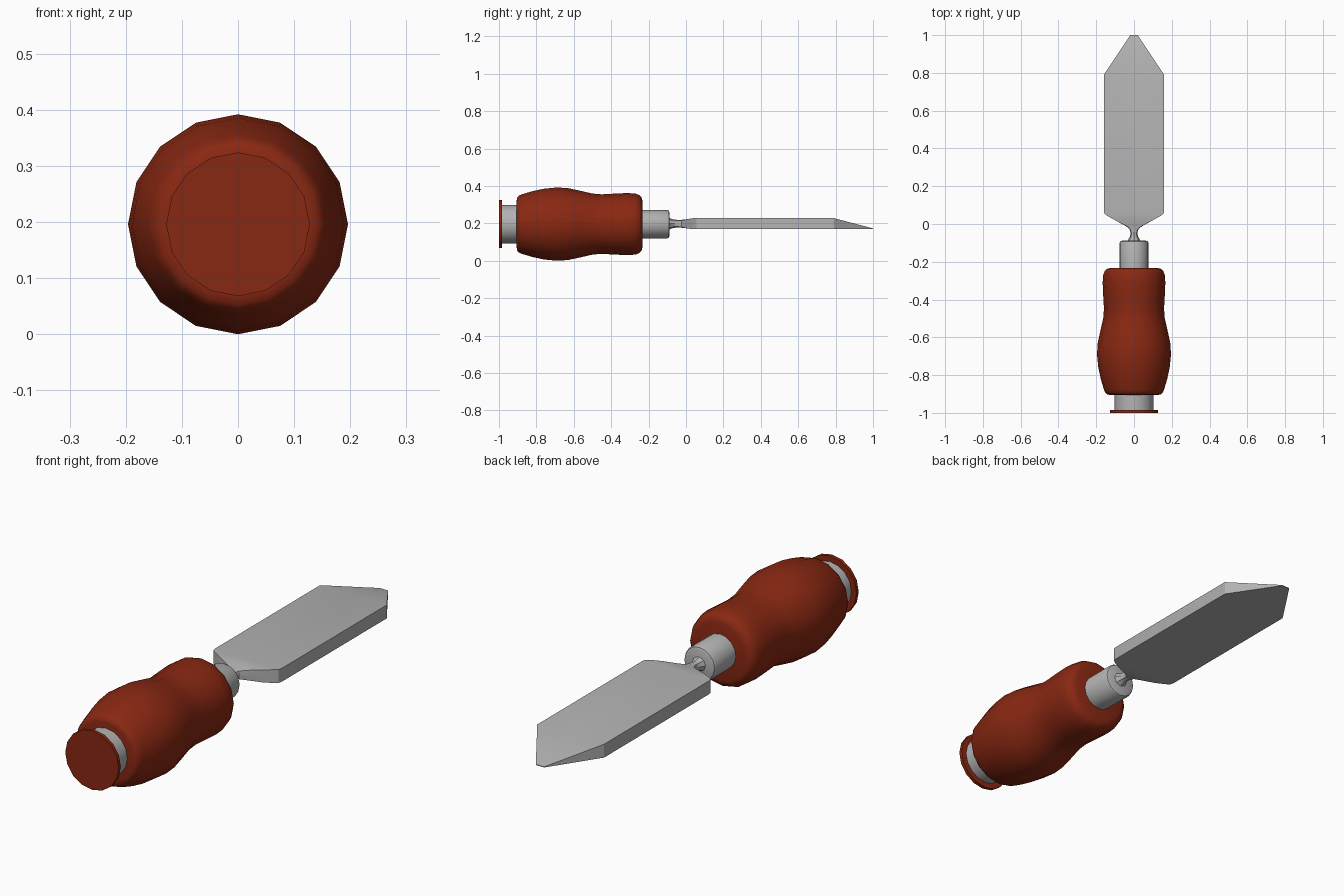
import bpy, bmesh, math

cube = bpy.data.objects.get("Cube")
if cube:
    bpy.data.objects.remove(cube, do_unlink=True)

AXIS_Z = 0.196
SIDES = 16


def material(name, rgb):
    mat = bpy.data.materials.new(name)
    mat.use_nodes = True
    colour = (*rgb, 1)
    mat.diffuse_color = colour
    mat.node_tree.nodes["Principled BSDF"].inputs["Base Color"].default_value = colour
    return mat


def loft(name, rings, mat, angle=40):
    """Skin a list of equal-length closed rings and cap both ends."""
    bm = bmesh.new()
    loops = [[bm.verts.new(p) for p in ring] for ring in rings]
    n = len(loops[0])
    for a, b in zip(loops, loops[1:]):
        for i in range(n):
            j = (i + 1) % n
            bm.faces.new((a[i], a[j], b[j], b[i]))
    bm.faces.new(loops[0])
    bm.faces.new(loops[-1])
    bmesh.ops.recalc_face_normals(bm, faces=bm.faces[:])
    mesh = bpy.data.meshes.new(name)
    bm.to_mesh(mesh)
    bm.free()
    mesh.materials.append(mat)
    obj = bpy.data.objects.new(name, mesh)
    bpy.context.collection.objects.link(obj)
    bpy.ops.object.select_all(action="DESELECT")
    obj.select_set(True)
    bpy.context.view_layer.objects.active = obj
    bpy.ops.object.shade_smooth_by_angle(angle=math.radians(angle))
    return obj


def turned(name, profile, mat, angle=40):
    """Turn a (y, radius) profile around the tool's long axis."""
    turns = [math.tau * i / SIDES for i in range(SIDES)]
    rings = [[(r * math.cos(t), y, AXIS_Z + r * math.sin(t)) for t in turns]
             for y, r in profile]
    return loft(name, rings, mat, angle)


def blade_section(y, half_width, bottom, top, corner):
    """Eight-point section: corner 0.71 is round, 1 is square."""
    mid, half = (bottom + top) / 2, (top - bottom) / 2
    c = corner
    shape = [(1, 0), (c, c), (0, 1), (-c, c), (-1, 0), (-c, -c), (0, -1), (c, -c)]
    return [(half_width * u, y, mid + half * v) for u, v in shape]


wood = material("red brown wood", (0.25, 0.021, 0.006))
steel = material("grey steel", (0.45, 0.45, 0.45))

# Handle end: striking cap and collar
turned("end_cap", [(-1, 0.128), (-0.985, 0.128)], wood)
turned("rear_collar", [(-0.99, 0.103), (-0.89, 0.103)], steel)

# Swelling wooden grip with rounded ends
turned("handle", [
    (-0.905, 0.128), (-0.902, 0.143), (-0.892, 0.153), (-0.875, 0.160),
    (-0.82, 0.176), (-0.76, 0.189), (-0.69, 0.196), (-0.63, 0.192),
    (-0.56, 0.177), (-0.5, 0.163), (-0.45, 0.159), (-0.38, 0.163),
    (-0.31, 0.166), (-0.27, 0.163), (-0.25, 0.155), (-0.238, 0.143),
    (-0.233, 0.125)], wood, 60)

# Front ferrule with a softened rim
turned("front_ferrule", [(-0.25, 0.076), (-0.1, 0.076), (-0.092, 0.072),
                         (-0.088, 0.062)], steel)

# Neck flaring through the shoulders into the flat, bevelled blade
sections = [
    (-0.095, 0.036, 0.162, 0.232, 0.71),
    (-0.08, 0.029, 0.171, 0.225, 0.71),
    (-0.065, 0.021, 0.176, 0.220, 0.71),
    (-0.045, 0.018, 0.177, 0.219, 0.74),
    (-0.025, 0.025, 0.177, 0.219, 0.82),
    (-0.01, 0.045, 0.175, 0.220, 0.92),
    (0.02, 0.100, 0.171, 0.225, 1),
    (0.045, 0.145, 0.170, 0.228, 1),
    (0.055, 0.156, 0.170, 0.228, 1),
    (0.07, 0.160, 0.170, 0.228, 1),
    (0.79, 0.160, 0.170, 0.228, 1),
    (1.0, 0.020, 0.170, 0.173, 1),
]
loft("blade", [blade_section(*s) for s in sections], steel, 30)
